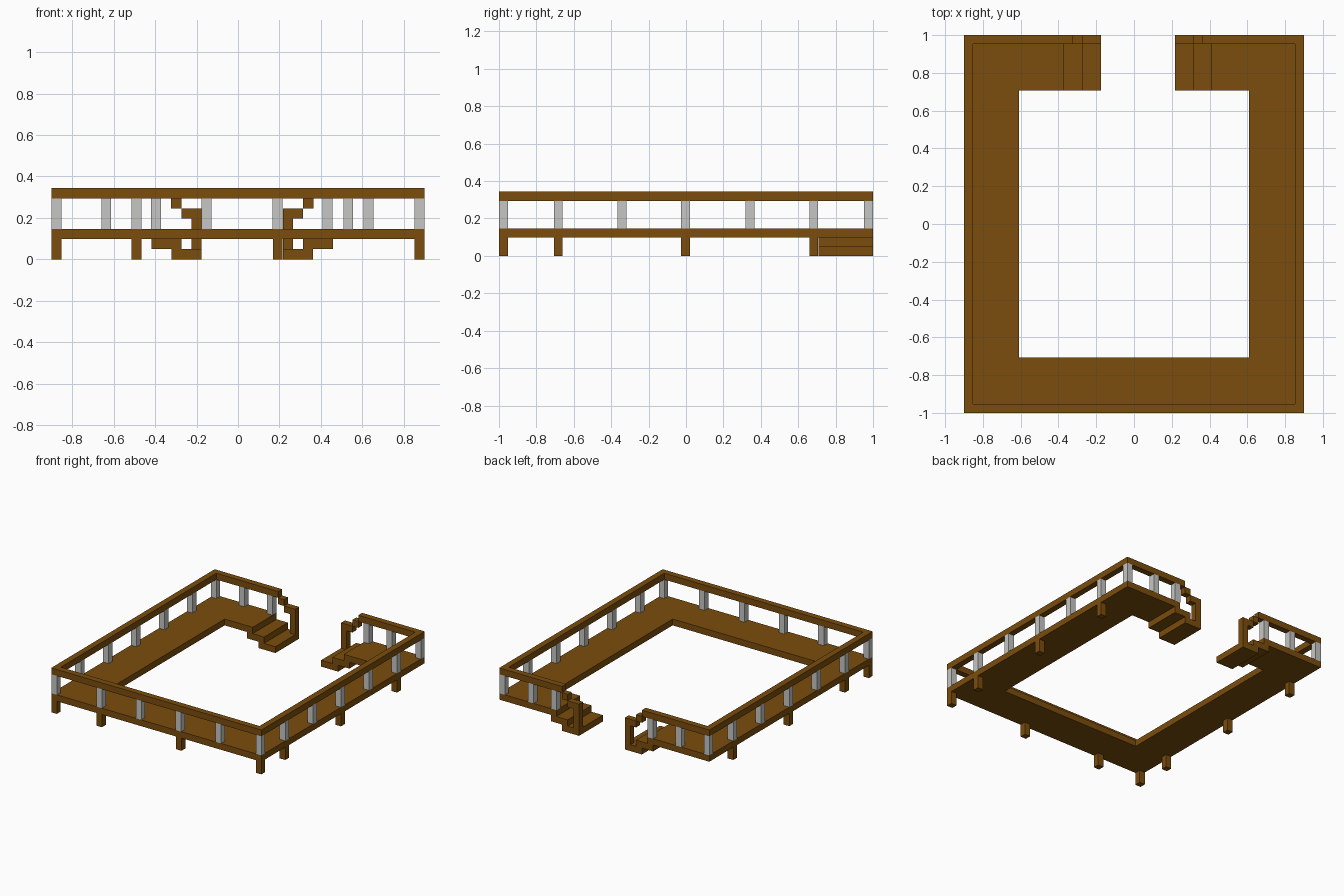
import bpy, bmesh

if "Cube" in bpy.data.objects:
    bpy.data.objects.remove(bpy.data.objects["Cube"])

U = 0.0491           # basic board thickness
W = 0.0475           # post width
X, Y = 0.90, 1.0     # outer half sizes
MID = 0.0205         # centre of the entrance gap


def material(name, rgb):
    m = bpy.data.materials.new(name)
    m.diffuse_color = (*rgb, 1)
    m.use_nodes = True
    m.node_tree.nodes["Principled BSDF"].inputs["Base Color"].default_value = m.diffuse_color
    return m


WOOD = material("brown_wood", (0.198, 0.074, 0.004))
GREY = material("light_grey", (0.565, 0.565, 0.555))


def prism(name, pts, depth, mat):
    """Extrude a closed outline of 3D points along the depth vector."""
    bm = bmesh.new()
    face = bm.faces.new([bm.verts.new(p) for p in pts])
    top = bmesh.ops.extrude_face_region(bm, geom=[face])["geom"]
    bmesh.ops.translate(bm, vec=depth, verts=[v for v in top if isinstance(v, bmesh.types.BMVert)])
    bmesh.ops.recalc_face_normals(bm, faces=bm.faces)
    mesh = bpy.data.meshes.new(name)
    bm.to_mesh(mesh)
    bm.free()
    mesh.materials.append(mat)
    ob = bpy.data.objects.new(name, mesh)
    bpy.context.collection.objects.link(ob)
    return ob


def box(name, x0, x1, y0, y1, z0, z1, mat):
    return prism(name, [(x0, y0, z0), (x1, y0, z0), (x1, y1, z0), (x0, y1, z0)], (0, 0, z1 - z0), mat)


def open_frame(name, ix, iy, left, right, z0, z1):
    """Rectangular ring with a gap in its back edge."""
    pts = [(left, Y), (-X, Y), (-X, -Y), (X, -Y), (X, Y), (right, Y),
           (right, iy), (ix, iy), (ix, -iy), (-ix, -iy), (-ix, iy), (left, iy)]
    return prism(name, [(x, y, z0) for x, y in pts], (0, 0, z1 - z0), WOOD)


def post(name, x, y, z0, z1, mat):
    box(name, x - W / 2, x + W / 2, y - W / 2, y + W / 2, z0, z1, mat)


# Walkway and top rail
open_frame("deck", 0.61, 0.708, MID - 0.39, MID + 0.39, 2 * U, 3 * U)
open_frame("top_rail", X - W, Y - W, MID - 0.343, MID + 0.343, 6 * U, 7 * U)

# Railing posts
px, py = X - W / 2, Y - W / 2
spots = [(x, -py) for x in (-px, -0.49, -0.152, 0.19, 0.532, px)]
spots += [(x, py) for x in (-px, -0.636, -0.395, 0.432, 0.629, px)]
spots += [(s * px, y) for s in (-1, 1) for y in (-0.683, -0.342, -0.002, 0.342, 0.683)]
for x, y in spots:
    post("railing_post", x, y, 3 * U, 6 * U, GREY)

# Support legs
legs = [(x, -py) for x in (-px, -0.49, 0.192, px)]
legs += [(s * px, y) for s in (-1, 1) for y in (-0.683, -0.002, 0.683)]
for x, y in legs:
    post("support_leg", x, y, 0, 2 * U, WOOD)

# Stairs and stepped handrails, mirrored about the entrance (offsets from MID)
for side, s in (("left", -1), ("right", 1)):
    def part(name, a, b, y0, z0, z1):
        lo, hi = sorted((MID + s * a, MID + s * b))
        box(f"{side}_{name}", lo, hi, y0, Y, z0 * U, z1 * U, WOOD)

    part("upper_step", 0.293, 0.438, 0.708, 1, 2)
    part("lower_step", 0.196, 0.342, 0.708, 0, 1)
    part("handrail_block", 0.293, 0.343, Y - W, 5, 6)
    # bent end of the handrail: short arm and newel as one outline
    outline = [(0.196, 1), (0.244, 1), (0.244, 4), (0.293, 4), (0.293, 5), (0.196, 5)]
    prism(f"{side}_handrail_end", [(MID + s * a, Y - W, z * U) for a, z in outline], (0, W, 0), WOOD)
